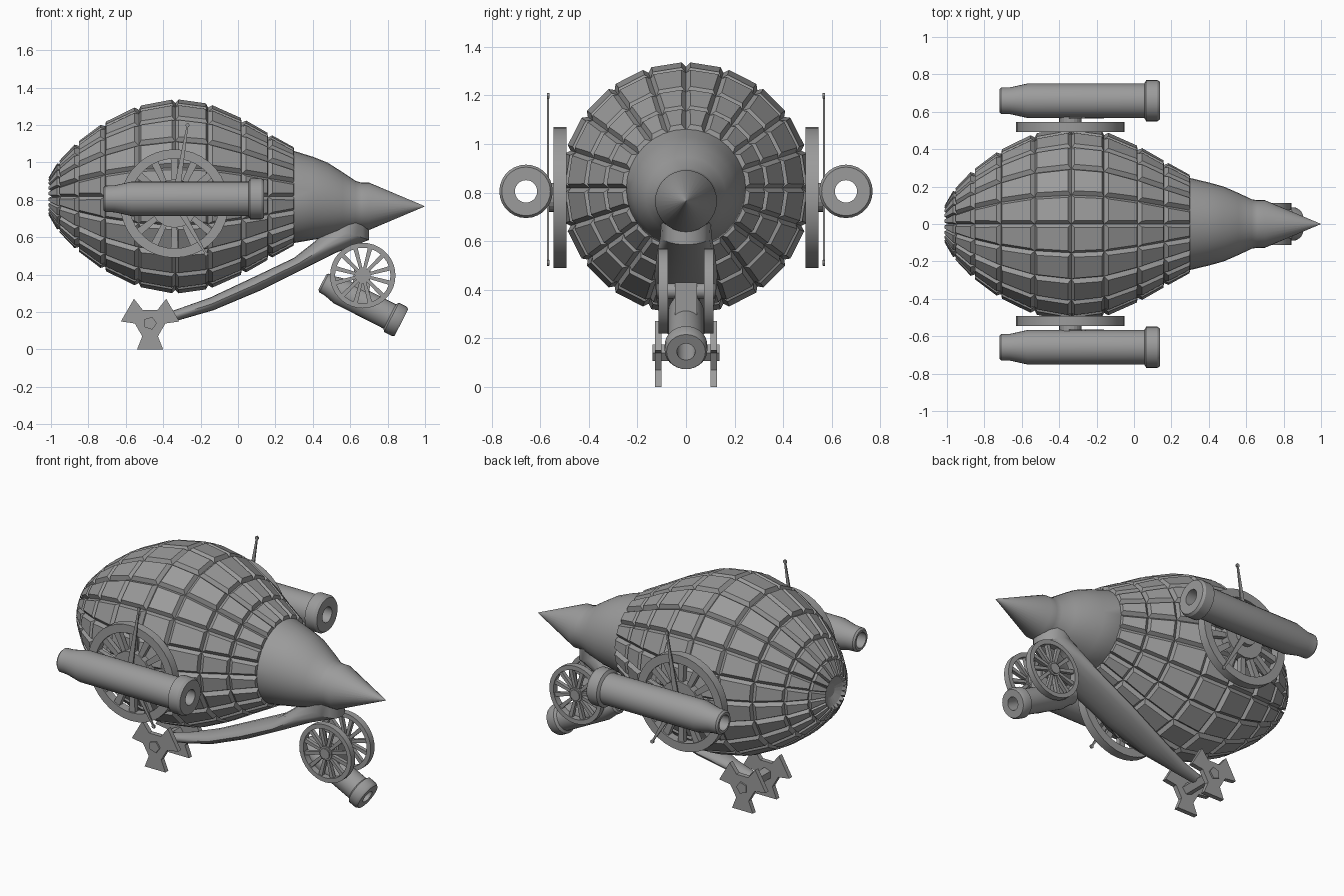
import bpy, bmesh, math
from mathutils import Matrix, Vector

if "Cube" in bpy.data.objects:
    bpy.data.objects.remove(bpy.data.objects["Cube"])

grey = bpy.data.materials.new("plain grey")
grey.diffuse_color = (0.33, 0.33, 0.33, 1)
grey.use_nodes = True
grey.node_tree.nodes["Principled BSDF"].inputs["Base Color"].default_value = grey.diffuse_color


def finish(name, bm, smooth=None):
    bmesh.ops.recalc_face_normals(bm, faces=bm.faces)
    me = bpy.data.meshes.new(name)
    bm.to_mesh(me)
    bm.free()
    me.materials.append(grey)
    ob = bpy.data.objects.new(name, me)
    bpy.context.collection.objects.link(ob)
    if smooth:
        bpy.ops.object.select_all(action='DESELECT')
        bpy.context.view_layer.objects.active = ob
        ob.select_set(True)
        bpy.ops.object.shade_smooth_by_angle(angle=math.radians(smooth))
    return ob


def skin(bm, rings, loop=False, caps=False):
    """Join rings of points with quads."""
    vs = [[bm.verts.new(p) for p in r] for r in rings]
    n = len(vs[0])
    for i in range(len(vs) if loop else len(vs) - 1):
        a, b = vs[i], vs[(i + 1) % len(vs)]
        for k in range(n):
            bm.faces.new((a[k], a[(k + 1) % n], b[(k + 1) % n], b[k]))
    if caps:
        bm.faces.new(vs[0])
        bm.faces.new(vs[-1])


def ring_x(x, r, zc, n, y=0):
    """Circle of points around the x axis."""
    return [(x, y + r * math.sin(2 * math.pi * k / n), zc + r * math.cos(2 * math.pi * k / n))
            for k in range(n)]


def plate(bm, pts, y0, y1):
    """Extrude an xz outline along y."""
    skin(bm, [[(x, y0, z) for x, z in pts], [(x, y1, z) for x, z in pts]], caps=True)


def circle(cx, cz, r, n):
    return [(cx + r * math.cos(2 * math.pi * k / n), cz + r * math.sin(2 * math.pi * k / n))
            for k in range(n)]


# Armoured hull: every quad becomes a raised bevelled panel
bm = bmesh.new()
profile = [(-.995, .085), (-.945, .17), (-.85, .27), (-.71, .375), (-.53, .463),
           (-.335, .5), (-.16, .475), (.02, .395), (.16, .315), (.3, .238)]
skin(bm, [ring_x(x, r, .818, 20) for x, r in profile], caps=True)
bmesh.ops.recalc_face_normals(bm, faces=bm.faces)
panels = [f for f in bm.faces if len(f.verts) == 4]
for f in panels:
    w = min(e.calc_length() for e in f.edges)
    bmesh.ops.inset_individual(bm, faces=[f], thickness=min(.021, w * .28), depth=.023)
tail = next(f for f in bm.faces if len(f.verts) == 20 and f.calc_center_median().x < 0)
bmesh.ops.inset_individual(bm, faces=[tail], thickness=.045, depth=-.02)
finish("hull", bm)

# Nose cone with drooping axis
bm = bmesh.new()
nose = [(.28, .24, .815), (.3, .246, .815), (.4, .222, .808), (.48, .2, .798), (.56, .165, .782),
        (.63, .132, .768), (.66, .127, .765), (.7, .127, .765), (.998, .001, .765)]
skin(bm, [ring_x(x, r, z, 32) for x, r, z in nose], caps=True)
finish("nose_cone", bm, 30)

# Keel boom sweeping from the nose to the rear feet: top point, bottom point, half width
bm = bmesh.new()
sections = [((.48, .76), (.7, .75), .1), ((.48, .66), (.7, .585), .105),
            ((.42, .585), (.52, .515), .12), ((.3, .49), (.35, .43), .13),
            ((.08, .385), (.12, .315), .12), ((-.15, .277), (-.13, .21), .09),
            ((-.33, .213), (-.32, .155), .05), ((-.45, .18), (-.45, .13), .035)]
rings = []
for (tx, tz), (bx, bz), w in sections:
    ring = []
    for k in range(16):
        a = 2 * math.pi * k / 16
        c = (1 + math.cos(a)) / 2
        ring.append((bx + (tx - bx) * c, w * math.sin(a), bz + (tz - bz) * c))
    rings.append(ring)
skin(bm, rings, caps=True)
finish("keel_boom", bm, 40)


def cannon(name, outer, bore, matrix):
    """Hollow barrel along local x; outer is a list of (x, radius)."""
    bm = bmesh.new()
    prof = outer + [(outer[-1][0], bore), (outer[0][0], bore)]
    skin(bm, [ring_x(x, r, 0, 28) for x, r in prof], loop=True)
    bm.transform(matrix)
    return finish(name, bm, 30)


def wheel(name, cx, cz, y0, y1, r, rim, hub, spokes, half):
    """Spoked wheel facing y."""
    bm = bmesh.new()
    n = 36
    skin(bm, [[(x, y, z) for x, z in circle(cx, cz, q, n)]
              for q, y in ((r, y0), (r, y1), (rim, y1), (rim, y0))], loop=True)
    plate(bm, circle(cx, cz, hub, 16), y0, y1)
    s = (y1 - y0) * .2
    for k in range(spokes):
        a = 2 * math.pi * (k + .5) / spokes
        d, t = Vector((math.cos(a), math.sin(a))), Vector((-math.sin(a), math.cos(a)))
        c = Vector((cx, cz))
        pts = [c + d * q + t * h for q, h in ((hub * .9, half * .7), (rim + .005, half),
                                              (rim + .005, -half), (hub * .9, -half * .7))]
        plate(bm, pts, y0 + s, y1 - s)
    return finish(name, bm, 30)


def hand(bm, base, tip, y):
    """Thin tapered pointer with a small bead near the end."""
    b, t = Vector(base), Vector(tip)
    d = (t - b).normalized()
    p = Vector((-d.y, d.x))
    plate(bm, [b + p * .022, t + p * .004, t - p * .004, b - p * .022], y - .004, y + .004)
    e = t - d * .012
    plate(bm, circle(e.x, e.y, .011, 8), y - .005, y + .005)


big_barrel = [(-.72, .06), (-.71, .07), (-.66, .072), (-.57, .092), (.055, .092), (.065, .11),
              (.125, .11), (.14, .1)]
for side, label in ((-1, "front"), (1, "back")):
    # Side cannon and its wheel
    cannon(label + "_cannon", big_barrel, .046, Matrix.Translation((0, side * .659, .805)))
    wheel(label + "_side_wheel", -.34, .78, side * .493, side * .545, .29, .24, .13, 14, .02)
    # Pointers on the wheel face
    bm = bmesh.new()
    hand(bm, (-.345, .74), (-.268, 1.21), side * .568)
    hand(bm, (-.36, .83), (-.165, .5), side * .568)
    plate(bm, circle(-.34, .78, .06, 20), side * .5, side * .572)
    finish(label + "_wheel_pointers", bm)
    # Carriage wheel of the chin cannon
    wheel(label + "_carriage_wheel", .667, .395, side * .075, side * .113, .175, .148, .042, 12, .012)
    # Three-armed foot
    bm = bmesh.new()
    pts = []
    for deg in (30, 150, 270):
        a = math.radians(deg)
        d, t = Vector((math.cos(a), math.sin(a))), Vector((-math.sin(a), math.cos(a)))
        for q, h in ((.07, -.042), (.14, -.07), (.14, .07), (.07, .042)):
            pts.append(Vector((-.47, .14)) + d * q + t * h)
    plate(bm, pts, side * .1, side * .128)
    finish(label + "_foot", bm)

# Chin cannon, tilted down
tilt = Matrix.Translation((.66, 0, .253)) @ Matrix.Rotation(math.radians(27), 4, 'Y')
cannon("chin_cannon", [(-.235, .045), (-.225, .056), (-.19, .058), (-.13, .073), (.17, .073),
                       (.18, .088), (.225, .088), (.24, .08)], .038, tilt)

# Axles
bm = bmesh.new()
plate(bm, circle(.667, .395, .032, 14), -.12, .12)
finish("carriage_axle", bm, 30)
bm = bmesh.new()
plate(bm, circle(-.47, .14, .036, 5), -.137, .137)
finish("foot_axle", bm)
# Bracket tying the carriage axle to the chin cannon
bm = bmesh.new()
plate(bm, [(.62, .43), (.71, .43), (.7, .25), (.61, .28)], -.045, .045)
finish("carriage_bracket", bm)
